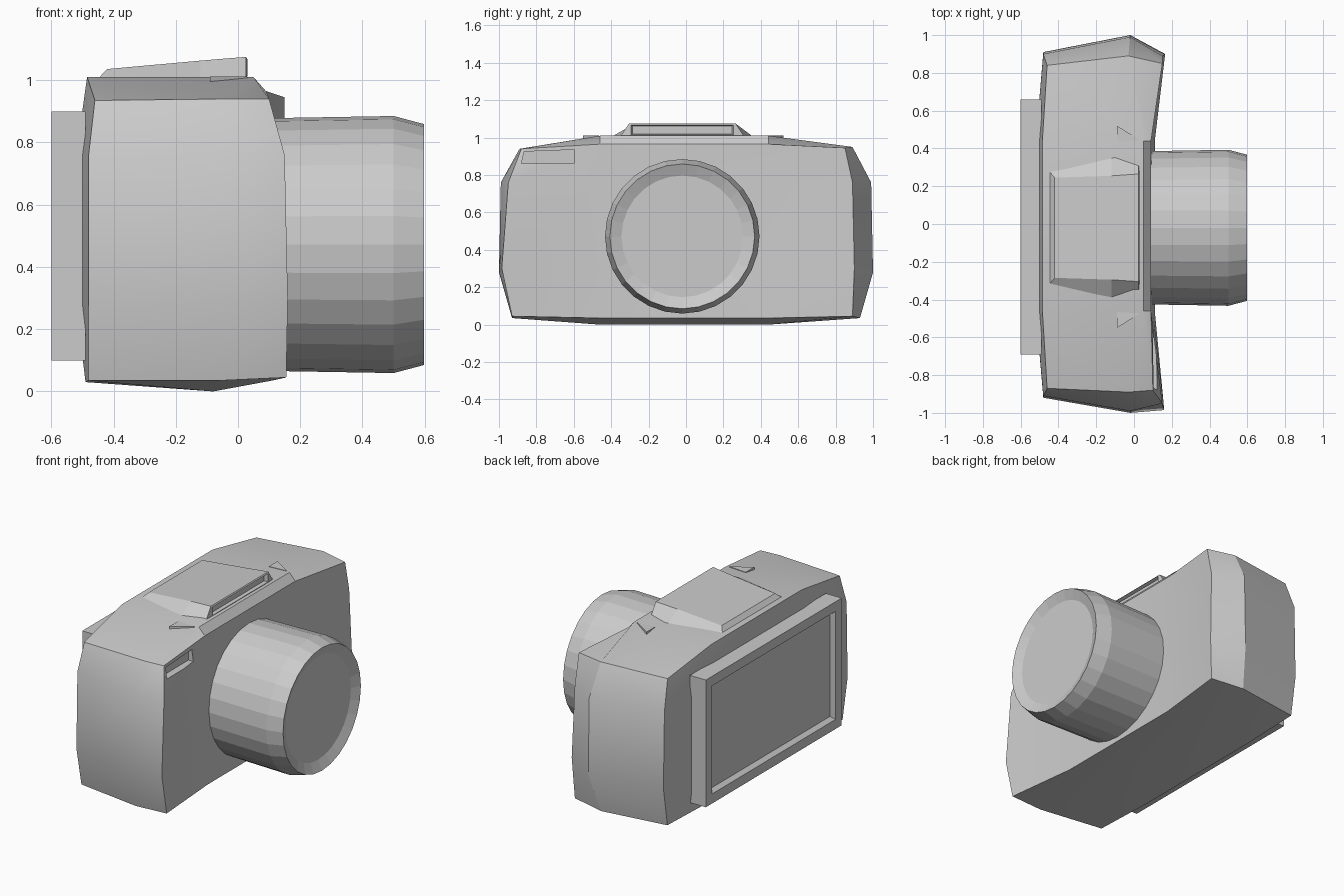
import bpy, bmesh
from math import pi, sin, cos, radians

if "Cube" in bpy.data.objects:
    bpy.data.objects.remove(bpy.data.objects["Cube"])

CY, CZ = -0.02, 0.472   # lens axis


def make(name, verts, faces, smooth=False):
    bm = bmesh.new()
    vs = [bm.verts.new(v) for v in verts]
    for f in faces:
        bm.faces.new([vs[i] for i in f])
    bmesh.ops.recalc_face_normals(bm, faces=bm.faces)
    me = bpy.data.meshes.new(name)
    bm.to_mesh(me)
    bm.free()
    ob = bpy.data.objects.new(name, me)
    bpy.context.collection.objects.link(ob)
    if smooth:
        bpy.ops.object.select_all(action='DESELECT')
        ob.select_set(True)
        bpy.context.view_layer.objects.active = ob
        bpy.ops.object.shade_smooth_by_angle(angle=radians(25))
    return ob


def loft(name, rings, smooth=False, close=False):
    """Skin equal-length rings; cap both ends with n-gons unless close=True."""
    n, m = len(rings[0]), len(rings)
    faces = [(a * n + i, a * n + (i + 1) % n, (a + 1) * n + (i + 1) % n, (a + 1) * n + i)
             for a in range(m - 1) for i in range(n)]
    faces += [tuple(range(n)), tuple(range((m - 1) * n, m * n))]
    return make(name, [v for r in rings for v in r], faces, smooth)


# Body: four rings across the width, gridded bulging end caps.
# Ring order: bottom back, mid, front; front low, high; top front, mid, back; back high, low
mid = [(-.49, .03), (-.08, 0), (.11, .035), (.10, .28), (.09, .76),
       (.09, .965), (.05, 1.01), (-.485, 1.01), (-.52, .76), (-.52, .28)]
right = [(-.48, -.87, .035), (-.06, -.93, .035), (.155, -.93, .045), (.16, -.985, .30),
         (.15, -.95, .76), (.10, -.88, .94), (-.03, -.89, .94), (-.46, -.87, .935),
         (-.48, -.91, .76), (-.48, -.92, .28)]
left = [(-.48, .87, .035), (-.06, .93, .035), (.15, .89, .045), (.165, .90, .30),
        (.15, .89, .76), (.15, .85, .945), (-.03, .89, .95), (-.46, .84, .94),
        (-.48, .90, .76), (-.48, .91, .28)]
verts = right + [(x, -.46, z) for x, z in mid] + [(x, .44, z) for x, z in mid] + left
faces = [(a * 10 + i, a * 10 + (i + 1) % 10, a * 10 + 10 + (i + 1) % 10, a * 10 + 10 + i)
         for a in range(3) for i in range(10)]
for base, side in ((0, -1), (30, 1)):
    lo = len(verts)
    hi = lo + 1
    verts += [(-.02, side, .28), (-.02, side * .99, .76)]
    b = [base + i for i in range(10)]
    faces += [(b[0], b[1], lo, b[9]), (b[1], b[2], b[3], lo), (b[9], lo, hi, b[8]),
              (lo, b[3], b[4], hi), (b[8], hi, b[6], b[7]), (hi, b[4], b[5], b[6])]
body = make("camera_body", verts, faces, smooth=True)

# Recessed sensor window on the front, cut from the body
cutter = loft("window_cutter", [[(x, -.88, .862), (x, -.6, .862), (x, -.6, .935), (x, -.865, .925)]
                                for x in (.075, .3)])
cutter.hide_render = True
cutter.display_type = 'WIRE'
cut = body.modifiers.new("window", 'BOOLEAN')
cut.operation = 'DIFFERENCE'
cut.object = cutter
cut.solver = 'EXACT'

# Lens barrel with bevelled rim and recessed glass
N = 28
profile = [(.04, .405), (.50, .413), (.598, .387), (.572, .325)]
loft("lens", [[(x, CY + r * cos(2 * pi * i / N), CZ + r * sin(2 * pi * i / N)) for i in range(N)]
              for x, r in profile])


def rect(x, hy, z0, z1, cy=CY):
    return [(x, cy - hy, z0), (x, cy + hy, z0), (x, cy + hy, z1), (x, cy - hy, z1)]


# Rear screen housing with recessed display
loft("rear_screen", [rect(-.49, .675, .10, .90, -.015), rect(-.60, .675, .10, .90, -.015),
                     rect(-.60, .615, .16, .84, -.015), rect(-.575, .595, .18, .82, -.015)])


# Flash housing: tapered wedge with a recessed front panel
def trapezoid(x, base, top, z):
    return [(x, CY - base, 1.0), (x, CY + base, 1.0), (x, CY + top, z), (x, CY - top, z)]


loft("flash_housing", [trapezoid(-.45, .31, .30, 1.005), trapezoid(-.42, .315, .265, 1.036),
                       trapezoid(-.12, .385, .275, 1.063), trapezoid(.025, .335, .285, 1.075),
                       rect(.03, .275, 1.015, 1.068), rect(.01, .265, 1.02, 1.062)])

# Small triangular lugs beside the flash
for side, name in ((1, "left_lug"), (-1, "right_lug")):
    tri = [(-.09, .535), (.03, .46), (-.09, .45)]
    loft(name, [[(x, side * y - .015, z) for x, y in tri] for z in (.96, 1.012)])
